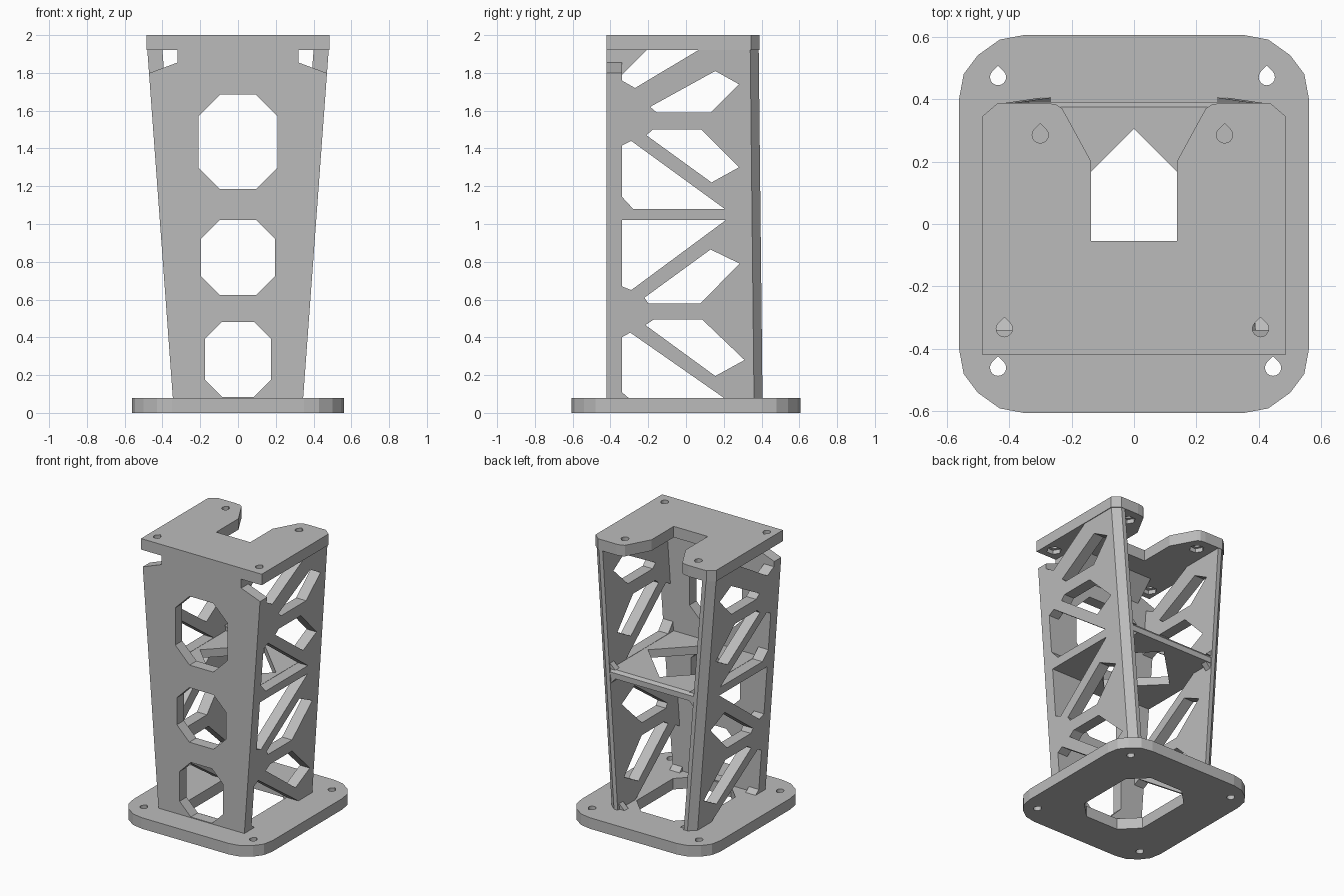
import bpy, bmesh
from math import cos, sin, pi, radians

cube = bpy.data.objects.get("Cube")
if cube:
    bpy.data.objects.remove(cube)

grey = bpy.data.materials.new("plain_grey")
grey.use_nodes = True
colour = (0.5, 0.5, 0.5, 1)
grey.diffuse_color = colour
grey.node_tree.nodes["Principled BSDF"].inputs["Base Color"].default_value = colour


def loft(bm, lower, upper):
    """Closed solid between two matching rings of 3D points."""
    a = [bm.verts.new(p) for p in lower]
    b = [bm.verts.new(p) for p in upper]
    faces = [bm.faces.new(a), bm.faces.new(b)]
    n = len(a)
    for i in range(n):
        j = (i + 1) % n
        faces.append(bm.faces.new((a[i], a[j], b[j], b[i])))
    bmesh.ops.recalc_face_normals(bm, faces=faces)


def prism(bm, pts, axis, lo, hi):
    """Extrude a 2D outline along an axis."""
    place = {"x": lambda p, d: (d, p[0], p[1]),
             "y": lambda p, d: (p[0], d, p[1]),
             "z": lambda p, d: (p[0], p[1], d)}[axis]
    loft(bm, [place(p, lo) for p in pts], [place(p, hi) for p in pts])


def finish(name, bm):
    mesh = bpy.data.meshes.new(name)
    bm.to_mesh(mesh)
    bm.free()
    obj = bpy.data.objects.new(name, mesh)
    mesh.materials.append(grey)
    bpy.context.collection.objects.link(obj)
    return obj


def solid(name, pts, axis, lo, hi):
    bm = bmesh.new()
    prism(bm, pts, axis, lo, hi)
    return finish(name, bm)


def cut(obj, outlines, axis, lo, hi):
    """Subtract extruded outlines from an object."""
    bm = bmesh.new()
    for pts in outlines:
        prism(bm, pts, axis, lo, hi)
    cutter = finish("cutter", bm)
    cutter.hide_render = True
    mod = obj.modifiers.new("holes", "BOOLEAN")
    mod.operation, mod.solver, mod.object = "DIFFERENCE", "EXACT", cutter
    deps = bpy.context.evaluated_depsgraph_get()
    mesh = bpy.data.meshes.new_from_object(obj.evaluated_get(deps))
    obj.modifiers.clear()
    obj.data = mesh
    bpy.data.objects.remove(cutter)


def chamfered(cz, hx, hy, c):
    """Rectangle with cut corners, centred on x = 0."""
    half = [(hx, cz - hy + c), (hx, cz + hy - c), (hx - c, cz + hy)]
    half = [(hx - c, cz - hy)] + half
    return half + [(-x, y) for x, y in reversed(half)]


def teardrop(x, y, r=0.026):
    arc = [radians(135 + 270 * i / 12) for i in range(13)]
    return [(x, y + r * 1.41)] + [(x + r * cos(a), y + r * sin(a)) for a in arc]


def hexagon(x, y, r=0.05):
    return [(x + r * cos(i * pi / 3), y + r * sin(i * pi / 3)) for i in range(6)]


def mirrored(half):
    return half + [(-x, y) for x, y in reversed(half)]


FLOOR, CEIL, TOP = 0.08, 1.92, 2.0
FRONT, INNER = -0.42, -0.34
THICK = 0.08


def outer_x(z):
    return 0.345 + (z - FLOOR) / (CEIL - FLOOR) * 0.135


# Base plate with rounded corners, central opening and bolt holes
corner = [(0.56, 0.4), (0.545, 0.48), (0.5, 0.54), (0.43, 0.59), (0.35, 0.605)]
right = [(x, -y) for x, y in reversed(corner)] + corner
base = solid("base_plate", mirrored(right), "z", 0, FLOOR)
bolts = [teardrop(x, y) for x, y in
         ((-0.435, 0.47), (0.425, 0.47), (-0.435, -0.46), (0.445, -0.46))]
cut(base, [chamfered(0, 0.25, 0.33, 0.12)] + bolts, "z", -1, 1)

# Tapered front wall with three octagonal windows and corner notches
lo_x, hi_x = outer_x(FLOOR), outer_x(CEIL)
front = solid("front_wall", mirrored([(lo_x, FLOOR), (hi_x, CEIL)]), "y", FRONT, INNER)
notch = [(0.32, 2.1), (0.32, 1.855), (0.6, 1.75), (0.6, 2.1)]
windows = [chamfered(1.435, 0.21, 0.25, 0.115),
           chamfered(0.823, 0.197, 0.198, 0.1),
           chamfered(0.283, 0.175, 0.198, 0.09)]
cut(front, windows + [notch, [(-x, z) for x, z in notch]], "y", -1, 0)

# Leaning side walls with a truss of openings
truss = [
    [(-0.5, 1.79), (-0.34, 1.79), (-0.34, 1.76), (-0.27, 1.72), (0.065, 1.92),
     (0.065, 2.1), (-0.5, 2.1)],
    [(-0.19, 1.62), (0.155, 1.81), (0.28, 1.74), (0.13, 1.59), (-0.155, 1.59)],
    [(-0.21, 1.47), (-0.175, 1.5), (0.08, 1.5), (0.28, 1.3), (0.135, 1.22)],
    [(-0.34, 1.415), (-0.29, 1.44), (0.205, 1.08), (-0.28, 1.08), (-0.34, 1.145)],
    [(-0.34, 1.02), (0.21, 1.02), (-0.29, 0.65), (-0.34, 0.67)],
    [(-0.22, 0.61), (0.13, 0.865), (0.285, 0.79), (0.075, 0.58), (-0.2, 0.58)],
    [(-0.215, 0.465), (-0.17, 0.495), (0.085, 0.495), (0.31, 0.28), (0.155, 0.195)],
    [(-0.34, 0.4), (-0.295, 0.425), (0.2, 0.08), (-0.305, 0.08), (-0.34, 0.11)],
]


def wall_ring(side, z, back):
    x = outer_x(z)
    ring = [(x, INNER), (x, back - 0.045), (x - 0.05, back),
            (x - THICK, back), (x - THICK, INNER)]
    return [(side * px, py, z) for px, py in ring]


for name, side in (("left_wall", 1), ("right_wall", -1)):
    bm = bmesh.new()
    loft(bm, wall_ring(side, FLOOR, 0.405), wall_ring(side, CEIL, 0.385))
    wall = finish(name, bm)
    cut(wall, truss, "x", -1, 1)

# Middle shelf with a bevelled rear edge and a diamond opening
reach = outer_x(1.05) - THICK
shelf = solid("middle_shelf", [(INNER, 1.02), (0.39, 1.02), (0.39, 1.06),
                               (0.375, 1.08), (INNER, 1.08)], "x", -reach, reach)
cut(shelf, [[(0.305, 0), (0, 0.305), (-0.305, 0), (0, -0.305)]], "z", 0, 2)

# Small corner braces at the rear frame
for level, up in ((FLOOR, 1), (1.02, -1), (1.08, 1)):
    for side in (-1, 1):
        tip = level + up * 0.04
        foot = outer_x(level) - THICK
        pts = [(side * (foot - 0.04), level), (side * foot, level),
               (side * (outer_x(tip) - THICK), tip)]
        solid("corner_brace", pts, "y", 0.34, 0.385)

# Sloped brace between the front wall and the top plate
solid("top_brace", [(INNER, 1.79), (-0.21, CEIL), (INNER, CEIL)], "x", -0.32, 0.32)

# Top plate with rear slot, bolt holes and nut pockets
edge = [(0.485, FRONT), (0.485, 0.345), (0.435, 0.388), (0.29, 0.388), (0.25, 0.383),
        (0.23, 0.37), (0.137, 0.2), (0.137, -0.055)]
top = solid("top_plate", mirrored(edge), "z", CEIL, TOP)
spots = [(-0.3, 0.285), (0.29, 0.285), (-0.415, -0.335), (0.405, -0.335)]
cut(top, [teardrop(x, y) for x, y in spots], "z", 1, 3)
cut(top, [hexagon(x, y) for x, y in spots], "z", 1, CEIL + 0.03)
